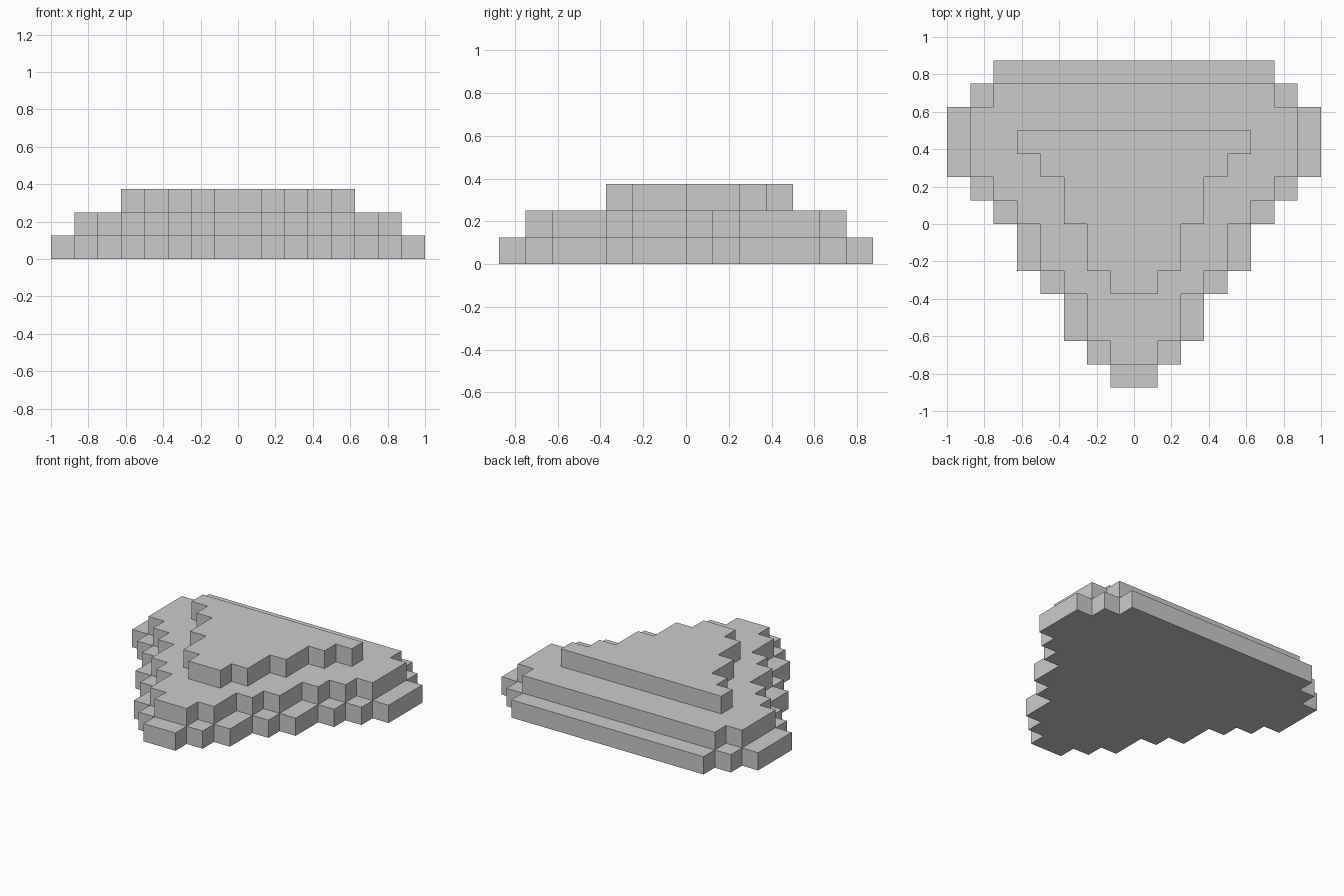
import bpy, bmesh

if "Cube" in bpy.data.objects:
    bpy.data.objects.remove(bpy.data.objects["Cube"])

U = 0.125  # one grid step


def stepped_slab(name, level, y_start, rows):
    """Extrude a mirrored stepped outline; rows are (half width, depth) from front to back, in grid steps."""
    right, y = [], y_start
    for half, depth in rows:
        right += [(half, y), (half, y + depth)]
        y += depth
    outline = right + [(-x, y) for x, y in reversed(right)]

    bm = bmesh.new()
    face = bm.faces.new([bm.verts.new((x * U, y * U, level * U)) for x, y in outline])
    top = bmesh.ops.extrude_face_region(bm, geom=[face])
    verts = [v for v in top["geom"] if isinstance(v, bmesh.types.BMVert)]
    bmesh.ops.translate(bm, verts=verts, vec=(0, 0, U))
    bmesh.ops.recalc_face_normals(bm, faces=bm.faces)

    mesh = bpy.data.meshes.new(name)
    bm.to_mesh(mesh)
    bm.free()
    obj = bpy.data.objects.new(name, mesh)
    bpy.context.collection.objects.link(obj)
    return obj


# Front-to-back steps of the base; the middle tier is one step narrower per side
base_rows = [(1, 1), (2, 1), (3, 2), (4, 1), (5, 2), (6, 1), (7, 1), (8, 3), (7, 1), (6, 1)]
middle_rows = [(half - 1, depth) for half, depth in base_rows[1:-1]]
top_rows = [(1, 1), (2, 2), (3, 2), (4, 1), (5, 1)]

stepped_slab("base_tier", 0, -7, base_rows)
stepped_slab("middle_tier", 1, -6, middle_rows)
stepped_slab("top_tier", 2, -3, top_rows)
